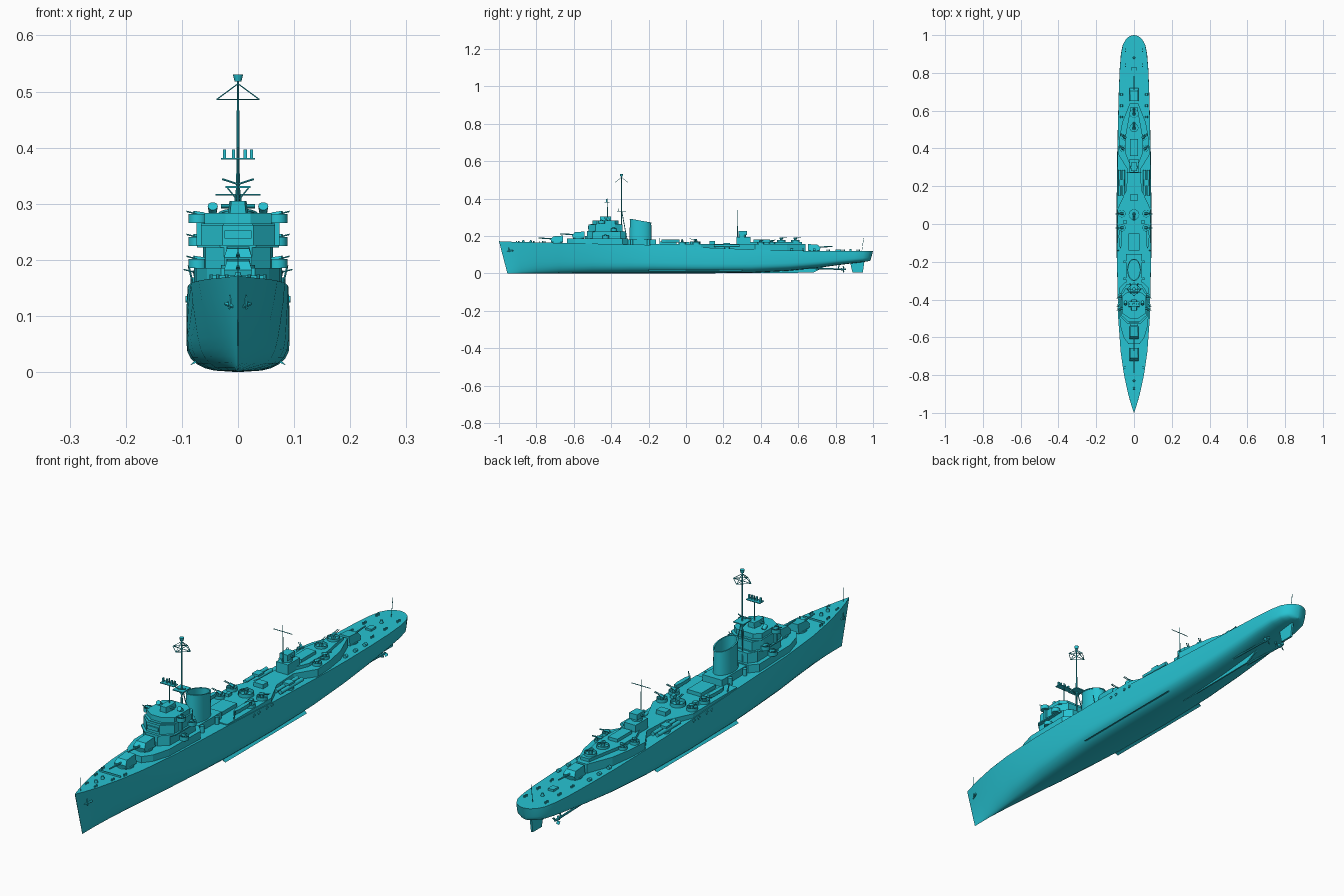
import bpy, bmesh, math
from mathutils import Vector

mat = bpy.data.materials.new("ship_cyan")
mat.diffuse_color = (0.02, 0.55, 0.65, 1)


def finish(name, bm, smooth=None):
    bmesh.ops.remove_doubles(bm, verts=bm.verts, dist=1e-5)
    bmesh.ops.recalc_face_normals(bm, faces=bm.faces)
    me = bpy.data.meshes.new(name)
    bm.to_mesh(me)
    bm.free()
    if smooth:
        for p in me.polygons:
            p.use_smooth = True
        me.set_sharp_from_angle(angle=math.radians(smooth))
    me.materials.append(mat)
    ob = bpy.data.objects.new(name, me)
    bpy.context.collection.objects.link(ob)
    return ob


def skin(name, rings, smooth=None, close=False):
    """Loft equal-length closed rings; cap the ends or join last to first."""
    bm = bmesh.new()
    vs = [[bm.verts.new(p) for p in r] for r in rings]
    n = len(vs[0])
    for a, b in list(zip(vs, vs[1:])) + ([(vs[-1], vs[0])] if close else []):
        for i in range(n):
            bm.faces.new((a[i], a[(i + 1) % n], b[(i + 1) % n], b[i]))
    if not close:
        bm.faces.new(vs[0])
        bm.faces.new(vs[-1])
    return finish(name, bm, smooth)


def prism(name, pts, z0, z1, inset=1.0):
    """Extrude an outline in z; inset scales the top in x."""
    return skin(name, [[(x, y, z0) for x, y in pts], [(x * inset, y, z1) for x, y in pts]])


def sym(name, half, z0, z1, inset=1.0):
    """Prism from the starboard half outline mirrored across x=0."""
    return prism(name, half + [(-x, y) for x, y in reversed(half)], z0, z1, inset)


def box(name, x0, x1, y0, y1, z0, z1):
    return prism(name, [(x0, y0), (x1, y0), (x1, y1), (x0, y1)], z0, z1)


def rod(name, a, b, r, r2=None, n=8):
    a, b = Vector(a), Vector(b)
    q = (b - a).to_track_quat('Z', 'Y')
    rings = []
    for c, rad in ((a, r), (b, r if r2 is None else r2)):
        rings.append([c + q @ Vector((rad * math.cos(2 * math.pi * i / n),
                                      rad * math.sin(2 * math.pi * i / n), 0)) for i in range(n)])
    return skin(name, rings, 40)


def tub(name, x, y, z, r, h, n=16):
    """Open round gun tub with a floor."""
    ring = lambda rad, zz: [(x + rad * math.cos(2 * math.pi * i / n),
                             y + rad * math.sin(2 * math.pi * i / n), zz) for i in range(n)]
    return skin(name, [ring(r, z), ring(r, z + h), ring(r * .92, z + h), ring(r * .92, z + .002)], 40)


def light_gun(name, x, y, z, ang, barrels=2, length=.032):
    """Light anti-aircraft gun: pedestal, cradle, raised barrels."""
    d = Vector((math.sin(ang), -math.cos(ang), .25))
    s = Vector((math.cos(ang), math.sin(ang), 0))
    rod(name + "_pedestal", (x, y, z), (x, y, z + .013), .008, .005)
    c = Vector((x, y, z + .015))
    rod(name + "_cradle", c - d * .009, c + d * .009, .007, .005, 6)
    for i in range(barrels):
        o = s * (.006 * (i - (barrels - 1) / 2))
        rod(name + "_barrel", c + o, c + o + d * length, .0014, n=6)


# hull: (y, half beam, deck z, keel z, V-ness of the section)
stations = [(-1, .001, .172, .0, 1), (-.96, .014, .17, .0, 1), (-.9, .031, .168, .0, .95),
            (-.8, .053, .166, .0, .85), (-.68, .071, .163, .0, .65), (-.5, .085, .159, .0, .36),
            (-.3, .09, .155, .0, .14), (-.18, .092, .152, .0, .05), (.1, .092, .138, .0, 0),
            (.35, .09, .128, .003, .04), (.55, .086, .122, .014, .1), (.7, .082, .12, .029, .12),
            (.82, .077, .119, .045, .1), (.9, .07, .119, .055, .06), (.95, .06, .119, .06, .03),
            (.98, .043, .119, .064, 0), (.994, .024, .119, .066, 0), (1, .004, .119, .068, 0)]
fr = [0, .02, .05, .1, .17, .26, .38, .55, .78, 1]
rings = []
for y, b, d, k, v in stations:
    half = []
    for f in fr:
        t = min(f / .38, 1)
        full = (1 - (1 - t) ** 2.6) ** (1 / 2.6) * (.975 if f == 1 else 1)
        x = b * ((1 - v) * full + v * f ** .62)
        rake = .045 * (1 - f) * max(0, (-y - .8) / .2) - .014 * (1 - f) * max(0, (y - .9) / .1)
        half.append((x, y + rake, k + f * (d - k)))
    rings.append(half + [(-x, yy, z) for x, yy, z in reversed(half)])
skin("hull", rings, 35)

# underwater gear: skeg, rudder, shafts, propellers, bilge keels
skin("skeg", [[(s * .003, y, z) for y, z in ((.3, .001), (.68, .004), (.76, .045), (.4, .03))] for s in (-1, 1)])
skin("rudder", [[(s * .004, y, z) for y, z in ((.89, .004), (.945, .004), (.955, .07), (.875, .07))] for s in (-1, 1)])
for s in (-1, 1):
    rod("propeller_shaft", (s * .035, .55, .03), (s * .035, .84, .022), .004)
    rod("shaft_strut", (s * .035, .815, .022), (s * .022, .82, .06), .003, n=6)
    rod("propeller_hub", (s * .035, .83, .022), (s * .035, .855, .022), .006, .003)
    for i in range(3):
        a = i * 2 * math.pi / 3
        c = Vector((s * .035, .842, .022))
        u, w = Vector((math.cos(a), 0, math.sin(a))), Vector((-math.sin(a), .5, math.cos(a)))
        skin("propeller_blade", [[c + Vector((0, o, 0)) + p for p in
             (u * .003, u * .012 + w * .007, u * .02, u * .012 - w * .007)] for o in (-.001, .001)])
    skin("bilge_keel", [[(s * .076, y, .021), (s * .086, y, .012), (s * .074, y, .017)] for y in (-.2, .3)])
    # anchor and hawse plate
    rod("anchor_shank", (s * .012, -.945, .137), (s * .016, -.945, .112), .004, .002, 6)
    rod("anchor_fluke", (s * .007, -.955, .117), (s * .021, -.925, .122), .004, n=6)
    # portholes amidships
    for y in (-.03, 0, .05, .08):
        rod("porthole", (s * .088, y, .13), (s * .0935, y, .13), .006, n=10)
    for y in (-.9, -.82, -.76, .76, .84, .92):
        x = s * (.045 if y > 0 else (1 + y) * .2)
        z = .119 if y > 0 else .166
        for o in (-.006, .006):
            rod("mooring_bollard", (x, y + o, z - .003), (x, y + o, z + .008), .003)
for y in (-.87, -.83, .88):
    rod("capstan", (0, y, .117 if y > 0 else .165), (0, y, .13 if y > 0 else .178), .007, .005, 10)
box("breakwater", -.045, .045, -.785, -.782, .16, .172)
box("stern_hatch", -.012, .012, .8, .83, .115, .127)

# upper deckhouse with hourglass waist around the torpedo bays
sym("upper_deckhouse", [(.087, -.19), (.087, .08), (.04, .18), (.035, .29), (.084, .37), (.078, .45),
                        (.062, .54), (.022, .64)], .115, .156)
sym("aft_gun_deck", [(.02, .31), (.045, .37), (.045, .47), (.03, .55), (.018, .62)], .15, .168)
sym("forward_gun_deck", [(.03, -.635), (.055, -.6), (.075, -.53), (.078, -.34), (.05, -.31)], .15, .186)

# main guns: (y, base z, direction of barrel)
for y, z, d in ((-.69, .164, -1), (-.575, .186, -1), (.685, .119, 1)):
    rod("gun_barbette", (0, y, z - .01), (0, y, z + .005), .03, n=20)
    prof = [(-.033, .003), (.03, .003), (.034, .018), (.02, .034), (-.033, .038)]
    skin("gun_house", [[(x * (1 if pz < .03 else .8), y + d * py, z + pz) for py, pz in prof] for x in (-.025, .025)])
    rod("gun_barrel", (0, y + d * .02, z + .021), (0, y + d * .098, z + .025), .004, .0025)

# bridge tiers
sym("bridge_lower", [(.025, -.53), (.058, -.5), (.062, -.35), (.04, -.32)], .18, .225)
sym("bridge_middle", [(.028, -.52), (.066, -.485), (.066, -.38), (.045, -.34)], .225, .262)
sym("bridge_middle_ledge", [(.032, -.53), (.073, -.49), (.073, -.37), (.05, -.335)], .222, .227)
sym("bridge_upper", [(.022, -.5), (.06, -.475), (.06, -.38), (.035, -.36)], .262, .284)
sym("bridge_roof_ledge", [(.026, -.51), (.066, -.48), (.066, -.37), (.04, -.35)], .26, .265)
box("bridge_windows", -.024, .024, -.525, -.5, .238, .252)
box("bridge_front_locker", -.02, .02, -.54, -.52, .186, .2)
prism("fire_director", [(-.014, -.46), (.014, -.46), (.018, -.43), (.014, -.4), (-.014, -.4), (-.018, -.43)], .284, .305, .85)
rod("rangefinder", (-.03, -.435, .296), (.03, -.435, .296), .004)
for s in (-1, 1):
    for y, z in ((-.45, .266), (-.385, .225), (-.43, .186)):
        tub("bridge_wing_tub", s * .071, y, z, .017, .016)
        light_gun("bridge_wing_gun", s * .071, y, z, s * 1.2, 1, .022)
    box("bridge_wing_support", s * .058, s * .074, -.455, -.445, .226, .266)
    rod("searchlight", (s * .045, -.41, .284), (s * .045, -.425, .296), .007, .009, 10)

# signal mast in front of main mast
rod("signal_mast", (0, -.42, .284), (0, -.42, .4), .0025, .0015, 6)
box("signal_platform", -.03, .03, -.436, -.41, .379, .382)
for x in (-.024, -.008, .013, .024):
    box("signal_aerial", x - .003, x + .003, -.427, -.42, .381, .397)

# main mast with diamond aerial frame
rod("main_mast", (0, -.345, .18), (0, -.345, .52), .0045, .0018, 8)
for s in (-1, 1):
    rod("mast_leg", (s * .022, -.315, .18), (0, -.345, .34), .002, n=6)
box("radar_platform", -.022, .022, -.37, -.32, .328, .332)
for s in (-1, 1):
    rod("platform_brace", (s * .02, -.345, .33), (0, -.345, .305), .0015, n=6)
    rod("radar_arm", (0, -.36, .335), (s * .028, -.36, .344), .002, n=6)
top = [(.038, -.345), (0, -.31), (-.038, -.345), (0, -.38)]
for i, (x, y) in enumerate(top):
    rod("aerial_frame", (x, y, .486), (*top[(i + 1) % 4], .486), .0012, n=6)
    rod("aerial_spoke", (0, -.345, .486), (x, y, .486), .0012, n=6)
    rod("aerial_stay", (x, y, .486), (0, -.345, .514), .0012, n=6)
rod("masthead_drum", (0, -.345, .518), (0, -.345, .53), .006, .009, 10)

# funnel: hollow oval with raked top
box("funnel_base", -.042, .042, -.325, -.16, .15, .182)
def oval(a, b, z, slant=0):
    return [(a * math.cos(t), -.243 + b * math.sin(t), z - slant * math.sin(t))
            for t in (2 * math.pi * i / 28 for i in range(28))]
skin("funnel", [oval(.036, .059, .175), oval(.034, .057, .278, .01), oval(.036, .059, .278, .01),
                oval(.036, .059, .282, .01), oval(.031, .053, .282, .01), oval(.031, .053, .2)], 40)
for s in (-1, 1):
    for y in (-.29, -.2):
        rod("vent_trunk", (s * .05, y, .15), (s * .05, y, .18), .008, n=10)
    # boats beside the funnel
    skin("ship_boat", [[(s * .072 + dx * w, y, .173 + dz) for dx, dz in ((-1, .008), (-.6, -.008), (.6, -.008), (1, .008))]
                       for y, w in ((-.13, .001), (-.11, .008), (-.06, .009), (-.035, .005))])
    rod("boat_davit", (s * .08, -.14, .155), (s * .088, -.14, .19), .002, n=6)

# midships houses, guns and stores
box("midships_house", -.03, .03, -.14, -.05, .15, .17)
box("midships_locker", -.02, .02, .125, .155, .15, .172)
tub("midships_gun_tub", 0, .05, .156, .028, .014, 20)
light_gun("midships_gun", 0, .05, .163, 0)
for s in (-1, 1):
    for x, y in ((.065, -.02), (.065, .055)):
        tub("side_gun_tub", s * x, y, .156, .02, .013)
        light_gun("side_gun", s * x, y, .16, s * 1.57, 2)
    box("ready_locker", s * .04, s * .055, .0, .02, .15, .167)
    # torpedo tubes
    rod("torpedo_mount", (s * .066, .22, .125), (s * .066, .22, .141), .017, n=14)
    for o in (-.01, .01):
        rod("torpedo_tube", (s * .066 + o, .15, .148), (s * .066 + o, .285, .148), .008, n=10)
    box("torpedo_shield", s * .066 - .014, s * .066 + .014, .2, .235, .148, .162)
    # guns and depth-charge throwers on the aft deckhouse
    for x, y in ((.06, .4), (.05, .46)):
        tub("aft_side_tub", s * x, y, .154, .017, .014)
        light_gun("aft_side_gun", s * x, y, .158, s * 2.2, 2, .025)
    for y in (.56, .62, .68):
        rod("depth_charge", (s * .066, y, .127), (s * .066, y + .012, .127), .007, n=10)

# aft control tower and mast
box("aft_control_house", -.025, .025, .27, .345, .15, .195)
rod("aft_director_base", (0, .3, .195), (0, .3, .205), .02, n=14)
box("aft_director", -.017, .017, .28, .325, .204, .226)
rod("aft_rangefinder", (-.025, .3, .216), (.025, .3, .216), .004)
rod("aft_mast", (0, .275, .19), (0, .275, .34), .0025, .0012, 6)
rod("aft_yard", (-.04, .275, .316), (.04, .275, .316), .0014, n=6)
box("aft_engine_hatch", -.02, .02, .36, .45, .165, .18)
for y in (.51, .585):
    tub("aft_gun_tub", 0, y, .168, .023, .01, 20)
    light_gun("aft_gun", 0, y, .172, math.pi, 2, .03)

# staffs at both ends
rod("bow_staff", (0, -.965, .168), (0, -.965, .222), .0012, n=6)
rod("stern_staff", (0, .94, .117), (0, .95, .19), .0012, n=6)
